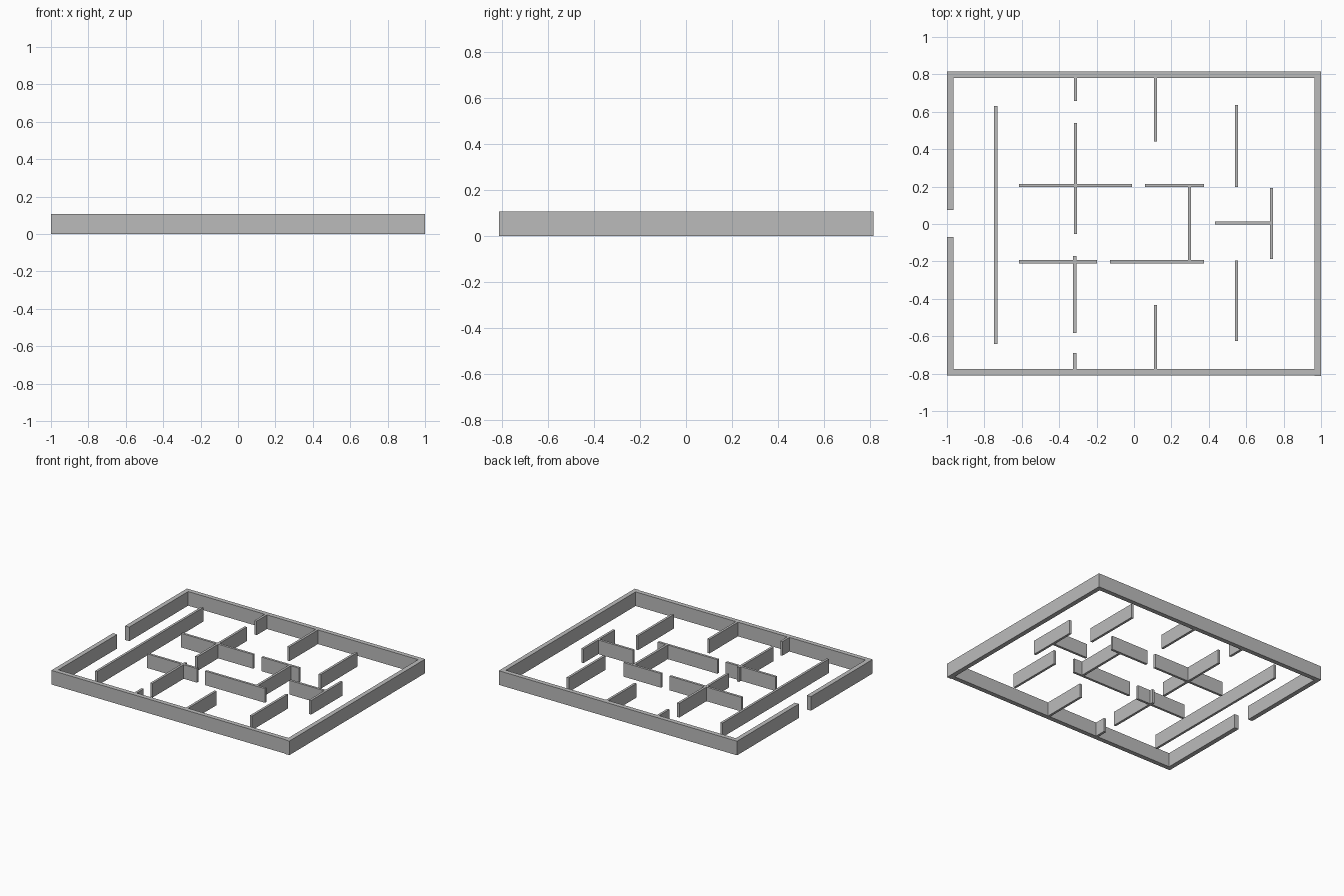
import bpy
import bmesh

HEIGHT = 0.107
THIN = 0.018

cube = bpy.data.objects.get("Cube")
if cube:
    bpy.data.objects.remove(cube, do_unlink=True)

# Single plaster grey
grey = bpy.data.materials.new("plaster_grey")
grey.use_nodes = True
colour = (0.5, 0.5, 0.5, 1)
grey.diffuse_color = colour
grey.node_tree.nodes["Principled BSDF"].inputs["Base Color"].default_value = colour


def wall(name, x0, x1, y0, y1):
    """Box standing on the ground between the given bounds."""
    bm = bmesh.new()
    bmesh.ops.create_cube(bm, size=1)
    for v in bm.verts:
        v.co.x = x1 if v.co.x > 0 else x0
        v.co.y = y1 if v.co.y > 0 else y0
        v.co.z = HEIGHT if v.co.z > 0 else 0
    mesh = bpy.data.meshes.new(name)
    bm.to_mesh(mesh)
    bm.free()
    mesh.materials.append(grey)
    bpy.context.collection.objects.link(bpy.data.objects.new(name, mesh))


def along_y(name, x, y0, y1):
    wall(name, x - THIN / 2, x + THIN / 2, y0, y1)


def along_x(name, y, x0, x1):
    wall(name, x0, x1, y - THIN / 2, y + THIN / 2)


# Thick outer walls, with the entrance gap on the -x side
wall("outer_wall_back", -1, 1, 0.781, 0.816)
wall("outer_wall_front", -1, 1, -0.809, -0.774)
wall("outer_wall_left", 0.965, 1, -0.813, 0.813)
wall("outer_wall_right_back", -1, -0.965, 0.075, 0.813)
wall("outer_wall_right_front", -1, -0.965, -0.809, -0.07)

# Thin partitions running front to back
along_y("entrance_screen", -0.74, -0.642, 0.631)
along_y("back_door_stub", -0.313, 0.658, 0.785)
along_y("back_hall_partition", -0.313, -0.053, 0.54)
along_y("front_hall_partition", -0.317, -0.583, -0.171)
along_y("front_door_stub", -0.317, -0.78, -0.69)
along_y("back_room_divider", 0.115, 0.441, 0.785)
along_y("front_room_divider", 0.115, -0.78, -0.433)
along_y("centre_room_end", 0.297, -0.2, 0.205)
along_y("back_side_partition", 0.548, 0.198, 0.635)
along_y("front_side_partition", 0.548, -0.626, -0.195)
along_y("alcove_end", 0.735, -0.187, 0.193)

# Thin partitions running side to side
along_x("back_corridor_long", 0.206, -0.615, -0.011)
along_x("back_corridor_short", 0.206, 0.059, 0.374)
along_x("front_corridor_short", -0.202, -0.615, -0.198)
along_x("front_corridor_long", -0.202, -0.128, 0.374)
along_x("alcove_divider", 0.005, 0.433, 0.735)
